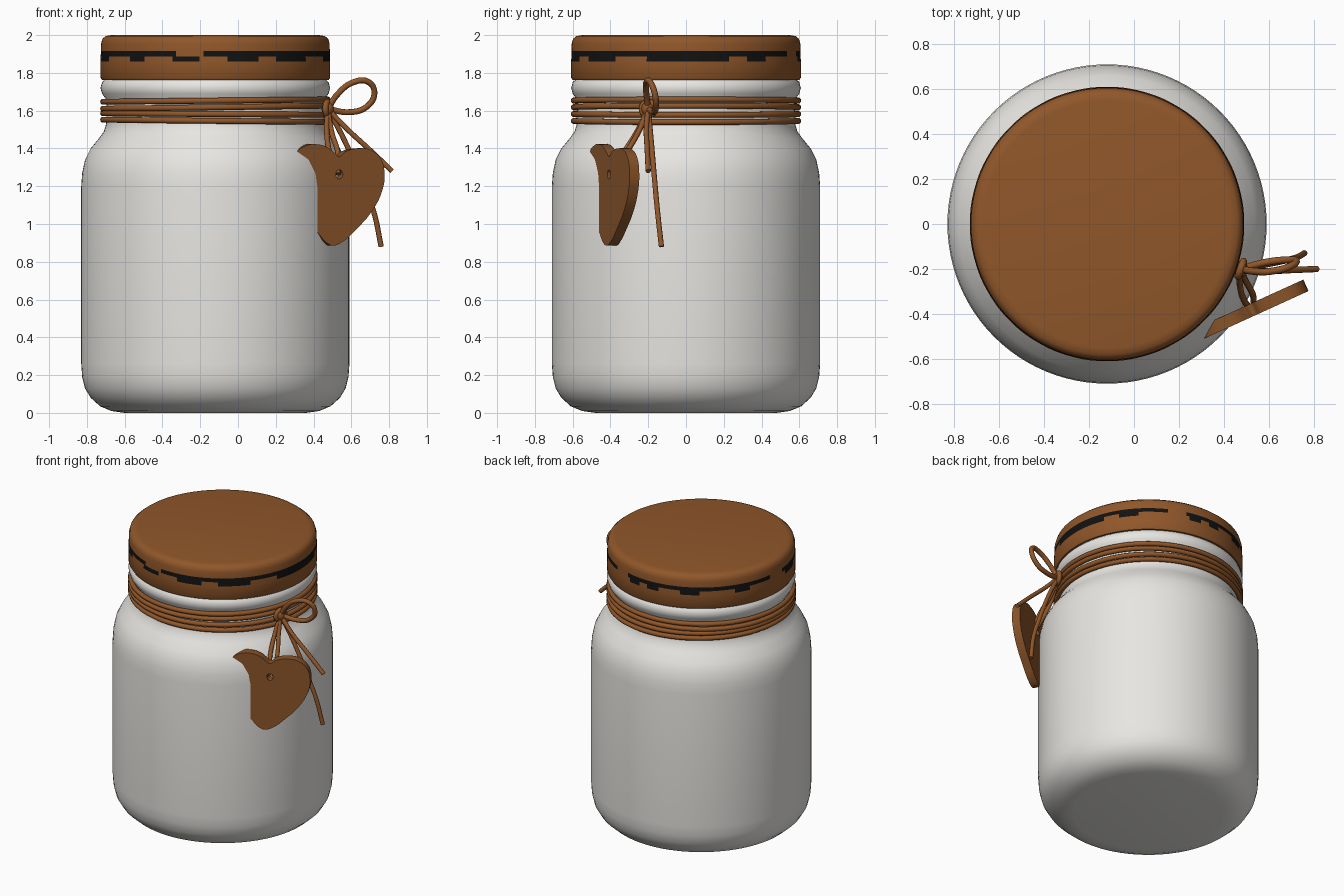
import bpy, bmesh
from math import sin, cos, pi, radians
from mathutils import Vector

cube = bpy.data.objects.get("Cube")
if cube:
    bpy.data.objects.remove(cube, do_unlink=True)

AXIS_X = -0.12  # the jar sits beside the centre, the tag balances it


def material(name, colour):
    mat = bpy.data.materials.new(name)
    mat.use_nodes = True
    mat.diffuse_color = (*colour, 1)
    shader = next(n for n in mat.node_tree.nodes if n.type == "BSDF_PRINCIPLED")
    shader.inputs["Base Color"].default_value = (*colour, 1)
    shader.inputs["Roughness"].default_value = 0.6
    return mat


white = material("jar white", (0.8, 0.79, 0.76))
brown = material("lid brown", (0.28, 0.095, 0.023))
tag_brown = material("tag brown", (0.25, 0.088, 0.022))
black = material("painted black", (0.006, 0.006, 0.006))


def smooth(obj, angle):
    bpy.ops.object.select_all(action="DESELECT")
    bpy.context.view_layer.objects.active = obj
    obj.select_set(True)
    bpy.ops.object.shade_smooth_by_angle(angle=radians(angle))


def around(radius, degrees, z):
    """Point around the jar; zero degrees is the front, positive goes to +x."""
    a = radians(degrees)
    return Vector((AXIS_X + radius * sin(a), -radius * cos(a), z))


def lathe(name, profile, mats, segments, rule=None):
    """Revolve (radius, z) points from bottom to top; rule picks a material."""
    bm = bmesh.new()
    step = 360 / segments
    rings = [[bm.verts.new(around(r, i * step, z)) for i in range(segments)]
             for r, z in profile]
    for low, high in zip(rings, rings[1:]):
        for i in range(segments):
            j = (i + 1) % segments
            face = bm.faces.new((low[i], low[j], high[j], high[i]))
            if rule:
                z = (low[i].co.z + high[i].co.z) / 2
                face.material_index = rule((i + 0.5) * step, z)
    bm.faces.new(rings[0][::-1])
    bm.faces.new(rings[-1])
    mesh = bpy.data.meshes.new(name)
    bm.to_mesh(mesh)
    bm.free()
    obj = bpy.data.objects.new(name, mesh)
    bpy.context.collection.objects.link(obj)
    for mat in mats:
        mesh.materials.append(mat)
    smooth(obj, 50)
    return obj


def add_spline(curve, points, cyclic):
    spline = curve.splines.new("BEZIER")
    spline.bezier_points.add(len(points) - 1)
    for bp, co in zip(spline.bezier_points, points):
        bp.co = co
        bp.handle_left_type = bp.handle_right_type = "AUTO"
    spline.use_cyclic_u = cyclic
    spline.resolution_u = 8


def curve_object(name, curve, mat, angle):
    obj = bpy.data.objects.new(name, curve)
    bpy.context.collection.objects.link(obj)
    curve.materials.append(mat)
    bpy.ops.object.select_all(action="DESELECT")
    bpy.context.view_layer.objects.active = obj
    obj.select_set(True)
    bpy.ops.object.convert(target="MESH")
    obj = bpy.context.view_layer.objects.active
    smooth(obj, angle)
    return obj


def cord(name, points, cyclic=False, thickness=0.016):
    curve = bpy.data.curves.new(name, "CURVE")
    curve.dimensions = "3D"
    curve.bevel_depth = thickness
    curve.bevel_resolution = 3
    curve.use_fill_caps = True
    add_spline(curve, points, cyclic)
    return curve_object(name, curve, brown, 60)


# Jar body with rounded base, shoulder and neck bead
lathe("jar_body", [
    (0.48, 0), (0.55, 0.01), (0.61, 0.035), (0.66, 0.08), (0.69, 0.13),
    (0.705, 0.19), (0.71, 0.26), (0.71, 1.2), (0.705, 1.27), (0.69, 1.34),
    (0.66, 1.4), (0.615, 1.455), (0.59, 1.49), (0.578, 1.53), (0.575, 1.64),
    (0.582, 1.665), (0.6, 1.69), (0.608, 1.72), (0.6, 1.75), (0.58, 1.77),
    (0.57, 1.8)], [white], 96)

# Lid with a painted dripping band
GAPS = [(152, 163), (262, 274), (340, 353)]
DRIPS = [(7, 21), (32, 52), (71, 112), (123, 133), (166, 174), (180, 188),
         (202, 214), (236, 246), (278, 292), (312, 322), (338, 352)]


def inside(spans, degrees):
    return any(a <= degrees <= b for a, b in spans)


def band_rule(degrees, z):
    if 1.888 < z < 1.915:
        return int(not inside(GAPS, degrees))
    if 1.86 < z < 1.888:
        return int(inside(DRIPS, degrees))
    return 0


lathe("lid", [
    (0.57, 1.76), (0.6, 1.762), (0.608, 1.775), (0.608, 1.86), (0.607, 1.888),
    (0.606, 1.915), (0.605, 1.955), (0.598, 1.98), (0.58, 1.995), (0.55, 2)],
    [brown, black], 180, band_rule)

# Cord wrapped around the neck
for n, (z, tilt) in enumerate([(1.653, 0.006), (1.618, 0.008),
                               (1.582, -0.004), (1.546, -0.006)]):
    ring = [around(0.594, d, z + tilt * sin(radians(d))) for d in range(0, 360, 15)]
    cord(f"neck_cord_{n + 1}", ring, cyclic=True)

# Knot, bow loop and loose ends
knot = Vector((0.475, -0.2, 1.61))
bpy.ops.mesh.primitive_uv_sphere_add(segments=20, ring_count=12, radius=0.036,
                                     location=knot)
knot_obj = bpy.context.object
knot_obj.name = "knot"
knot_obj.scale = (0.9, 1, 1.1)
knot_obj.data.materials.append(brown)
smooth(knot_obj, 60)
cord("knot_wrap", [knot + Vector((0.012 * cos(a), 0.034 * cos(a), 0.036 * sin(a)))
                   for a in [i * pi / 4 for i in range(8)]], cyclic=True)

cord("bow_loop", [
    knot, (0.53, -0.21, 1.69), (0.61, -0.21, 1.75), (0.69, -0.19, 1.752),
    (0.722, -0.165, 1.69), (0.68, -0.16, 1.62), (0.59, -0.17, 1.592), knot])
cord("short_end", [knot, (0.57, -0.21, 1.51), (0.7, -0.205, 1.39),
                   (0.815, -0.2, 1.28)], thickness=0.014)
cord("long_end", [knot, (0.56, -0.185, 1.45), (0.66, -0.165, 1.22),
                  (0.72, -0.15, 1.06), (0.758, -0.13, 0.88)], thickness=0.014)
cord("tag_strand_left", [knot, (0.47, -0.265, 1.48), (0.49, -0.34, 1.36),
                         (0.525, -0.385, 1.265)], thickness=0.014)
cord("tag_strand_right", [knot, (0.495, -0.25, 1.49), (0.53, -0.32, 1.37),
                          (0.53, -0.385, 1.265)], thickness=0.014)

# Heart tag with a hole, turned to hang against the jar
outline = [(0, 0.1), (0.035, 0.125), (0.11, 0.142), (0.18, 0.135), (0.24, 0.09),
           (0.263, 0.01), (0.25, -0.08), (0.19, -0.19), (0.1, -0.285),
           (0.02, -0.352), (-0.035, -0.372), (-0.07, -0.36), (-0.12, -0.31),
           (-0.21, -0.2), (-0.28, -0.08), (-0.29, 0.03), (-0.25, 0.12),
           (-0.19, 0.158), (-0.13, 0.164), (-0.07, 0.148), (-0.025, 0.115)]
heart = bpy.data.curves.new("heart_tag", "CURVE")
heart.dimensions = "2D"
heart.fill_mode = "BOTH"
heart.extrude = 0.028
add_spline(heart, [(x, y, 0) for x, y in outline], True)
hole = [i * pi / 4 for i in range(8)]
add_spline(heart, [(0.02 * cos(a), 0.005 + 0.024 * sin(a), 0) for a in hole], True)
tag = curve_object("heart_tag", heart, tag_brown, 40)
tag.location = (0.525, -0.382, 1.258)
tag.rotation_euler = (pi / 2, 0, radians(24.5))
